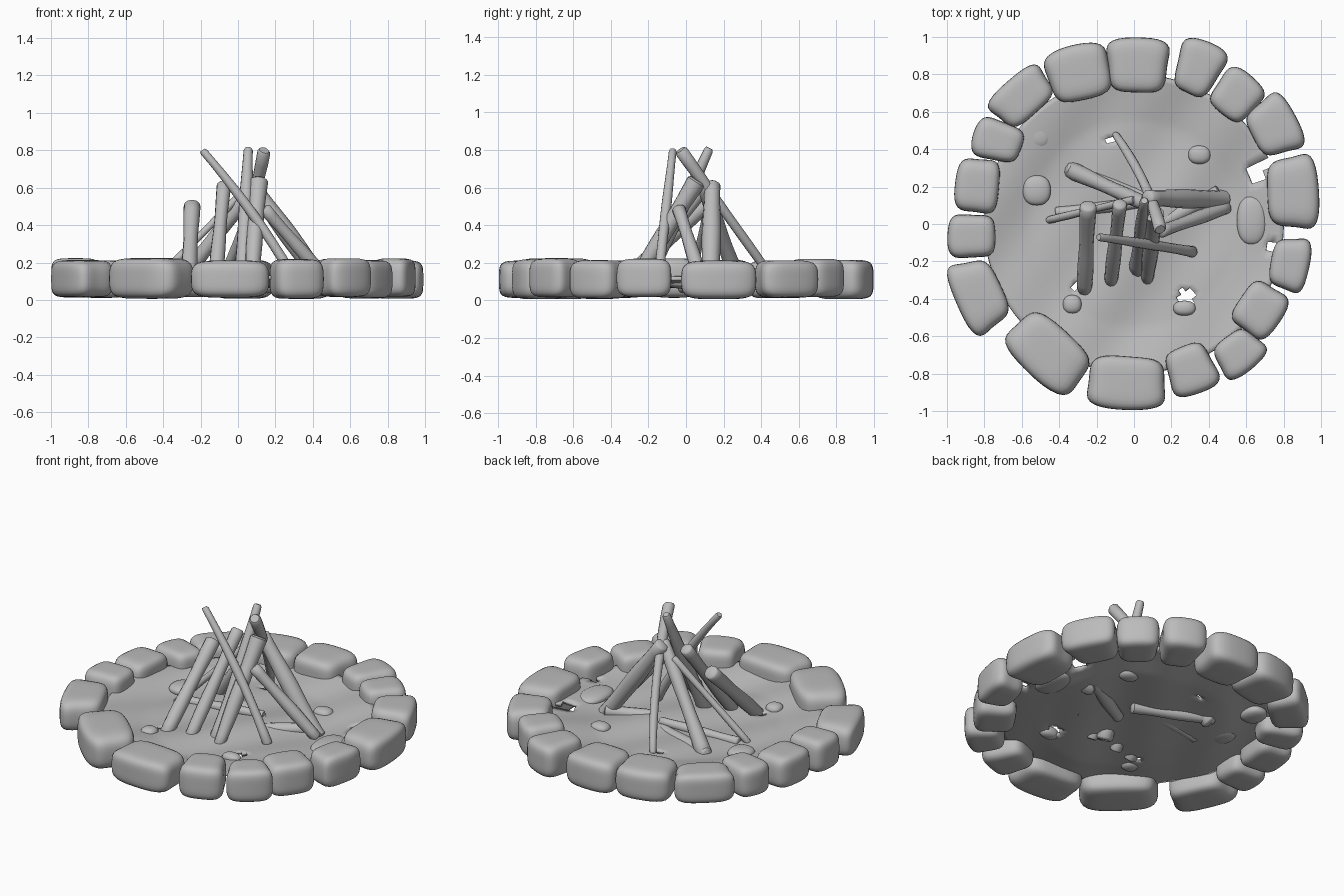
import bpy, bmesh, math, random
from mathutils import Vector, Matrix

if "Cube" in bpy.data.objects:
    bpy.data.objects.remove(bpy.data.objects["Cube"])

random.seed(4)
grey = bpy.data.materials.new("plain grey")
grey.diffuse_color = (0.5, 0.5, 0.5, 1)
grey.use_nodes = True
grey.node_tree.nodes["Principled BSDF"].inputs["Base Color"].default_value = grey.diffuse_color


def finish(bm, name, angle=50):
    bmesh.ops.recalc_face_normals(bm, faces=bm.faces)
    me = bpy.data.meshes.new(name)
    bm.to_mesh(me)
    bm.free()
    ob = bpy.data.objects.new(name, me)
    bpy.context.collection.objects.link(ob)
    me.materials.append(grey)
    bpy.ops.object.select_all(action='DESELECT')
    ob.select_set(True)
    bpy.context.view_layer.objects.active = ob
    bpy.ops.object.shade_smooth_by_angle(angle=math.radians(angle))
    return ob


def pillow(power):
    # cube rounded into a soft block, coordinates -1..1
    bm = bmesh.new()
    bmesh.ops.create_cube(bm, size=2)
    bmesh.ops.subdivide_edges(bm, edges=bm.edges[:], cuts=9, use_grid_fill=True)
    for v in bm.verts:
        n = sum(abs(c) ** power for c in v.co) ** (1 / power)
        v.co /= n
    return bm


# Ring stones: centre x, y, outer half width, inner half width, half depth, tilt
STONES = [
    (0.02, 0.85, .175, .14, .15, 0), (0.345, 0.835, .14, .09, .15, 0),
    (0.55, 0.69, .125, .11, .13, 0), (0.75, 0.52, .175, .12, .13, -7),
    (0.85, 0.17, .21, .16, .14, -8), (0.835, -0.215, .15, .12, .105, 4),
    (0.675, -0.46, .14, .13, .125, 0), (0.56, -0.69, .145, .10, .11, 0),
    (0.305, -0.78, .135, .11, .135, 0), (-0.04, -0.85, .215, .185, .145, 0),
    (-0.46, -0.69, .23, .21, .15, -8), (-0.83, -0.38, .21, .16, .13, 0),
    (-0.87, -0.065, .115, .11, .13, -4), (-0.84, 0.205, .135, .145, .12, 8),
    (-0.73, 0.445, .115, .09, .135, 15), (-0.6, 0.68, .18, .15, .115, 0),
    (-0.295, 0.81, .175, .15, .15, -5),
]
for i, (cx, cy, wo, wi, hr, tilt) in enumerate(STONES):
    bm = pillow(5)
    a = math.atan2(cy, cx) + math.radians(tilt)
    rot = Matrix.Rotation(a, 3, 'Z')
    ph = random.uniform(0, 6)
    lo, hi = random.uniform(0.005, 0.02), random.uniform(0.208, 0.225)
    for v in bm.verts:
        u, w, h = v.co
        half = wi + (wo - wi) * (u + 1) / 2
        half *= 1.03 - 0.06 * h * h
        bow = 1 - 0.18 * (w * w if u > 0 else 0.5 * w * w)
        lump = 1 + 0.025 * math.sin(3 * w + ph) * math.sin(2.5 * u + ph)
        p = rot @ Vector((u * hr * bow * lump, w * half * lump, 0))
        v.co = (cx + p.x, cy + p.y, (lo + hi) / 2 + h * (hi - lo) / 2)
    finish(bm, f"ring_stone_{i + 1}")

# Uneven ash bed with a few gaps: x, y, half width, half height
HOLES = [(0.66, 0.28, .05, .06), (0.28, -0.39, .035, .045), (-0.31, -0.33, .02, .03),
         (0.74, -0.12, .03, .04), (-0.13, 0.45, .025, .025), (0.75, 0.33, .04, .04)]


def ground_z(x, y):
    r = math.hypot(x, y)
    z = 0.085 + 0.010 * math.sin(7 * x + 1) * math.cos(6 * y) + 0.007 * math.sin(13 * x - 9 * y)
    return z + 0.035 * max(0, (r - 0.55) / 0.25)


bm = bmesh.new()
RINGS, SEG = 30, 96
rows = []
for i in range(1, RINGS + 1):
    r = 0.8 * i / RINGS
    row = []
    for j in range(SEG):
        t = 2 * math.pi * j / SEG
        x, y = r * math.cos(t), r * math.sin(t)
        row.append(bm.verts.new((x, y, ground_z(x, y))))
    rows.append(row)
mid = bm.verts.new((0, 0, ground_z(0, 0)))
for j in range(SEG):
    k = (j + 1) % SEG
    bm.faces.new((mid, rows[0][j], rows[0][k]))
    for a, b in zip(rows, rows[1:]):
        bm.faces.new((a[j], b[j], b[k], a[k]))
gone = []
for f in bm.faces:
    c = f.calc_center_median()
    if any(((c.x - x) / w) ** 2 + ((c.y - y) / h) ** 2 < 1 for x, y, w, h in HOLES):
        gone.append(f)
bmesh.ops.delete(bm, geom=gone, context='FACES')
bed = finish(bm, "ash_bed")
sol = bed.modifiers.new("thickness", 'SOLIDIFY')
sol.thickness = 0.02
sol.offset = 0

# Pebbles half sunk in the ash: x, y, half sizes
for i, (x, y, sx, sy) in enumerate([(-0.51, 0.48, .07, .08), (-0.52, 0.18, .075, .08),
                                    (-0.33, -0.43, .05, .05), (0.27, -0.45, .06, .04),
                                    (0.35, 0.37, .06, .05), (0.63, 0.02, .08, .13)]):
    bm = pillow(2.3)
    for v in bm.verts:
        v.co = (x + v.co.x * sx, y + v.co.y * sy, 0.095 + v.co.z * 0.035)
    finish(bm, f"pebble_{i + 1}")


def stick(name, base, top, r0, r1, bend=(0, 0, 0)):
    # tapered, slightly bent round stick with softened ends
    a, b, bend = Vector(base), Vector(top), Vector(bend)
    q = (b - a).to_track_quat('Z', 'Y')
    bm = bmesh.new()
    rings, n = [], 12
    steps = [0, 0.015] + [k / 10 for k in range(1, 10)] + [0.985, 1]
    for k, t in enumerate(steps):
        c = a.lerp(b, t) + bend * (4 * t * (1 - t))
        r = (r0 + (r1 - r0) * t) * (1 + 0.07 * math.sin(9 * t + r0 * 300))
        if k in (0, len(steps) - 1):
            r *= 0.75
        rings.append([bm.verts.new(c + q @ Vector((r * math.cos(2 * math.pi * j / n),
                                                   r * math.sin(2 * math.pi * j / n), 0)))
                      for j in range(n)])
    for s, e in zip(rings, rings[1:]):
        for j in range(n):
            bm.faces.new((s[j], s[(j + 1) % n], e[(j + 1) % n], e[j]))
    bm.faces.new(rings[0])
    bm.faces.new(rings[-1])
    finish(bm, name)


# Leaning sticks of the fire
stick("back_stick", (-0.10, 0.48, 0.09), (0.14, -0.03, 0.80), .020, .034, (.03, 0, 0))
stick("crossing_stick", (0.32, -0.15, 0.08), (-0.19, -0.07, 0.80), .030, .022, (.02, 0, .01))
stick("right_log", (0.48, 0.13, 0.06), (0.07, 0.14, 0.62), .052, .045)
stick("left_front_log", (-0.265, -0.36, 0.07), (-0.245, 0.10, 0.51), .040, .042)
stick("middle_front_log", (-0.125, -0.32, 0.06), (-0.075, 0.11, 0.62), .038, .036)
stick("tall_front_log", (0.02, -0.25, 0.05), (0.055, 0.125, 0.81), .048, .026, (0, .01, 0))
stick("back_left_log", (-0.34, 0.29, 0.06), (0.10, 0.09, 0.62), .045, .035)
stick("thin_left_stick", (-0.46, 0.02, 0.08), (0.00, 0.13, 0.55), .020, .020)
stick("right_short_log", (0.50, 0.09, 0.08), (0.14, -0.04, 0.49), .036, .034)
stick("inner_stick", (0.07, -0.30, 0.06), (0.11, 0.06, 0.64), .036, .050)

# Low pieces lying in the ash
stick("lying_stick_left", (-0.42, 0.06, 0.09), (0.10, 0.12, 0.11), .030, .028)
stick("lying_stick_back", (-0.36, 0.30, 0.09), (0.12, 0.12, 0.07), .035, .035)
stick("lying_stick_right", (0.10, -0.02, 0.07), (0.46, 0.17, 0.10), .035, .040)
